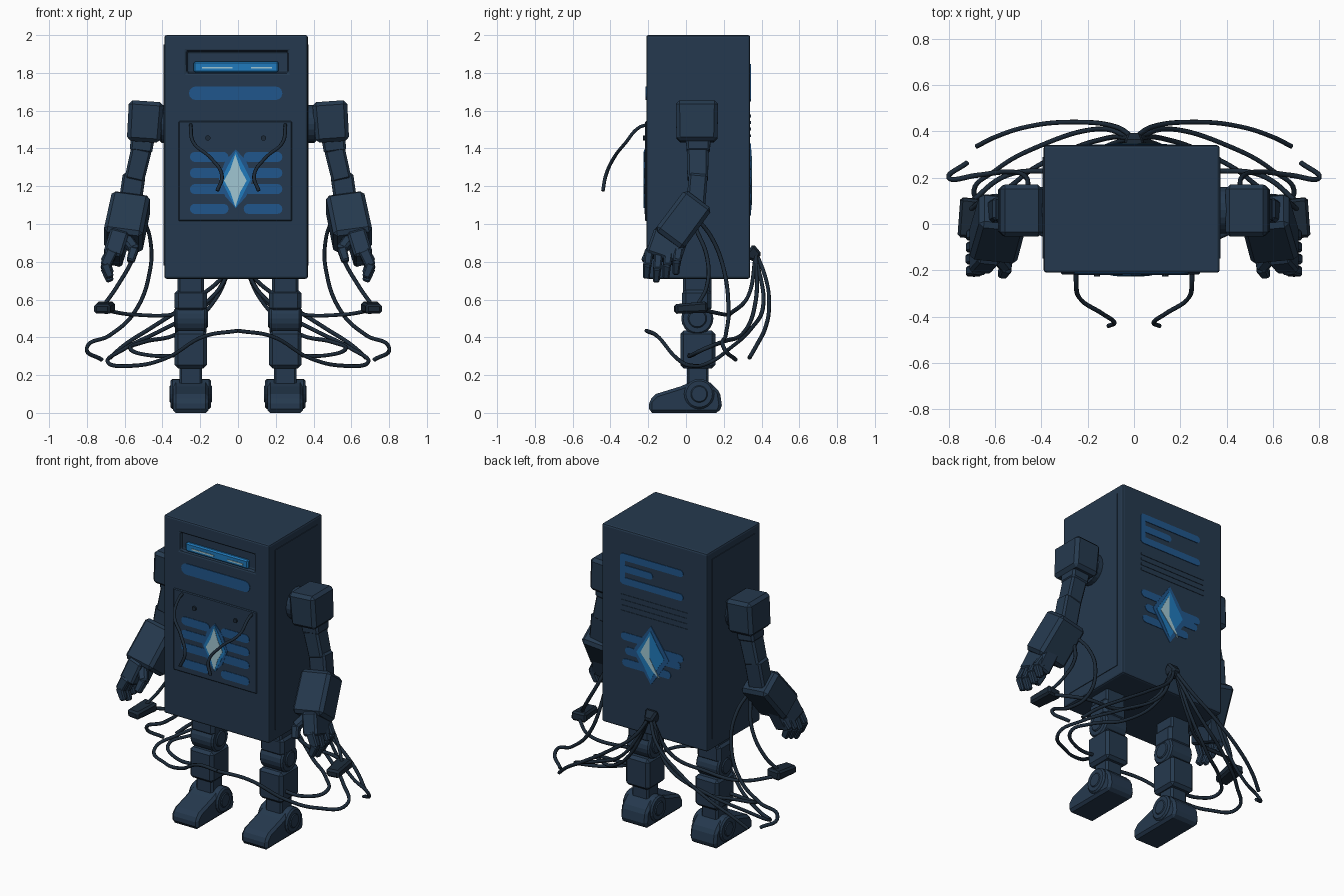
import bpy, bmesh, math
from mathutils import Vector, Matrix

if "Cube" in bpy.data.objects:
    bpy.data.objects.remove(bpy.data.objects["Cube"])


def material(name, r, g, b):
    lin = lambda c: ((c / 255 + 0.055) / 1.055) ** 2.4
    m = bpy.data.materials.new(name)
    m.diffuse_color = (lin(r), lin(g), lin(b), 1)
    m.use_nodes = True
    m.node_tree.nodes["Principled BSDF"].inputs["Base Color"].default_value = m.diffuse_color
    return m


SLATE = material("slate metal", 37, 57, 78)
DARK = material("dark metal", 28, 42, 56)
DIM = material("dim blue glow", 32, 86, 140)
BRIGHT = material("bright blue glow", 32, 122, 188)
PALE = material("pale core glow", 160, 198, 210)


def finish(bm, name, mat, bevel=0.0, matrix=None):
    bmesh.ops.recalc_face_normals(bm, faces=bm.faces)
    me = bpy.data.meshes.new(name)
    bm.to_mesh(me)
    bm.free()
    me.materials.append(mat)
    ob = bpy.data.objects.new(name, me)
    bpy.context.collection.objects.link(ob)
    if matrix:
        ob.matrix_world = matrix
    if bevel:
        mod = ob.modifiers.new("bevel", 'BEVEL')
        mod.width, mod.segments, mod.limit_method = bevel, 1, 'ANGLE'
    return ob


def box(name, lo, hi, mat=SLATE, bevel=0.012):
    lo, hi = Vector(lo), Vector(hi)
    bm = bmesh.new()
    bmesh.ops.create_cube(bm, size=1)
    for v in bm.verts:
        v.co = Vector([v.co[i] * (hi[i] - lo[i]) + (lo[i] + hi[i]) / 2 for i in range(3)])
    return finish(bm, name, mat, bevel)


def limb(name, p, q, w, d, taper=1.0, mat=SLATE, bevel=0.012):
    """Box running from p to q, w wide (x) and d deep, scaled by taper at q."""
    p, q = Vector(p), Vector(q)
    z = (q - p).normalized()
    y = z.cross(Vector((1, 0, 0))).normalized()
    x = y.cross(z)
    rot = Matrix((x, y, z)).transposed().to_4x4()
    bm = bmesh.new()
    bmesh.ops.create_cube(bm, size=1)
    for v in bm.verts:
        k = taper if v.co.z > 0 else 1
        v.co = Vector((v.co.x * w * k, v.co.y * d * k, v.co.z * (q - p).length))
    return finish(bm, name, mat, bevel, Matrix.Translation((p + q) / 2) @ rot)


def disc(name, centre, radius, length, axis='X', sides=20, mat=SLATE, bevel=0.01):
    bm = bmesh.new()
    bmesh.ops.create_cone(bm, cap_ends=True, segments=sides, radius1=radius, radius2=radius, depth=length)
    rot = Matrix.Rotation(math.pi / 2, 4, 'Y' if axis == 'X' else 'X')
    return finish(bm, name, mat, bevel, Matrix.Translation(centre) @ rot)


def prism(name, pts, to3d, a, b, mat, bevel=0.0):
    """Extrude a 2D outline between depths a and b."""
    bm = bmesh.new()
    f = bm.faces.new([bm.verts.new(to3d(u, v, a)) for u, v in pts])
    ext = bmesh.ops.extrude_face_region(bm, geom=[f])
    shift = Vector(to3d(0, 0, b)) - Vector(to3d(0, 0, a))
    for v in ext['geom']:
        if isinstance(v, bmesh.types.BMVert):
            v.co += shift
    return finish(bm, name, mat, bevel)


XZ = lambda u, v, d: (u, d, v)
YZ = lambda u, v, d: (d, u, v)


def stripe(name, x0, x1, z, h, y, out, mat=DIM):
    r = h / 2
    pts = [(x1 - r + r * math.sin(t), z + r * math.cos(t)) for t in [i * math.pi / 6 for i in range(7)]]
    pts += [(x0 + r - r * math.sin(t), z - r * math.cos(t)) for t in [i * math.pi / 6 for i in range(7)]]
    prism(name, pts, XZ, y, y + out, mat)


def star(name, x, z, w, h, y, out, mat, waist=0.3):
    pts = []
    for i in range(8):
        a = i * math.pi / 4
        k = 1 if i % 2 == 0 else waist * 1.8
        pts.append((x + w * k * math.cos(a), z + h * k * math.sin(a)))
    prism(name, pts, XZ, y, y + out, mat)


def cable(name, pts, r=0.011, mat=DARK):
    cu = bpy.data.curves.new(name, 'CURVE')
    cu.dimensions = '3D'
    cu.bevel_depth, cu.bevel_resolution, cu.resolution_u, cu.use_fill_caps = r, 1, 8, True
    sp = cu.splines.new('BEZIER')
    sp.bezier_points.add(len(pts) - 1)
    for bp, p in zip(sp.bezier_points, pts):
        bp.co = p
        bp.handle_left_type = bp.handle_right_type = 'AUTO'
    cu.materials.append(mat)
    bpy.context.collection.objects.link(bpy.data.objects.new(name, cu))


# Body cabinet with visor recess
F, B = -0.21, 0.34
body = box("body_cabinet", (-0.39, F, 0.71), (0.37, B, 2.0), bevel=0)
cutter = box("visor_cutter", (-0.27, F - 0.05, 1.80), (0.265, F + 0.025, 1.915), bevel=0)
cutter.hide_render = True
cutter.hide_viewport = True
cut = body.modifiers.new("visor", 'BOOLEAN')
cut.object, cut.operation, cut.solver = cutter, 'DIFFERENCE', 'EXACT'
bev = body.modifiers.new("bevel", 'BEVEL')
bev.width, bev.segments, bev.limit_method = 0.012, 2, 'ANGLE'

# Visor light
box("visor_light", (-0.235, F + 0.004, 1.803), (0.215, F + 0.03, 1.86), BRIGHT, 0.008)
box("visor_core", (-0.19, F + 0.001, 1.822), (-0.03, F + 0.005, 1.832), PALE, 0)
box("visor_core", (0.07, F + 0.001, 1.822), (0.18, F + 0.005, 1.832), PALE, 0)

# Front chest panel, vents and glowing core
stripe("brow_stripe", -0.26, 0.235, 1.692, 0.072, F, -0.004)
box("chest_panel", (-0.315, F - 0.007, 1.015), (0.285, F + 0.01, 1.545), SLATE, 0.005)
P = F - 0.007
for z in (1.355, 1.27, 1.185, 1.08):
    stripe("chest_vent", -0.255, -0.05, z, 0.054, P, -0.003)
    stripe("chest_vent", 0.03, 0.235, z, 0.054, P, -0.003)
star("chest_halo", -0.012, 1.24, 0.09, 0.155, P, -0.005, DIM, 0.48)
star("chest_glow", -0.012, 1.235, 0.078, 0.15, P, -0.007, BRIGHT, 0.4)
star("chest_core", -0.014, 1.23, 0.06, 0.14, P, -0.009, PALE, 0.34)
for x in (-0.16, 0.135):
    disc("chest_bolt", (x, P, 1.455), 0.014, 0.02, 'Y', 10, DARK, 0)

# Back lights
stripe("back_stripe", -0.22, 0.235, 1.825, 0.045, B, 0.004)
stripe("back_stripe", 0.0, 0.235, 1.75, 0.045, B, 0.004)
stripe("back_stripe", -0.22, 0.235, 1.67, 0.045, B, 0.004)
box("back_stripe_link", (0.20, B - 0.01, 1.66), (0.235, B + 0.004, 1.83), DIM, 0)
for x0, x1, z in ((0.0, 0.23, 1.31), (-0.2, 0.2, 1.22), (-0.13, 0.22, 1.14), (-0.22, 0.0, 1.27)):
    stripe("back_vent", x0, x1, z, 0.05, B, 0.003)
star("back_halo", 0.012, 1.235, 0.13, 0.19, B, 0.005, DIM, 0.4)
star("back_glow", 0.015, 1.235, 0.10, 0.16, B, 0.007, BRIGHT, 0.38)
prism("back_core", [(0.02, 1.36), (0.085, 1.24), (0.0, 1.14), (-0.05, 1.10), (0.02, 1.22)],
      XZ, B, B + 0.009, PALE)
for i in range(4):
    box("back_louvre", (-0.25, B - 0.01, 1.46 + i * 0.035), (0.23, B + 0.003, 1.475 + i * 0.035), SLATE, 0)
for x in (-0.39, 0.37):
    box("side_panel", (x - 0.004, -0.15, 0.78), (x + 0.004, 0.29, 1.95), SLATE, 0)

# Rear cable hub
limb("cable_hub", (0, 0.33, 0.86), (0, 0.385, 0.82), 0.09, 0.09, 0.6, DARK)

for s, side in ((-1, "left"), (1, "right")):
    V = lambda x, y, z: (s * x, y, z)
    # Shoulder and upper arm
    disc(side + "_shoulder_joint", V(0.385, 0.06, 1.53), 0.10, 0.06)
    limb(side + "_shoulder_block", V(0.485, 0.058, 1.65), V(0.50, 0.058, 1.435), 0.185, 0.225, 0.96, bevel=0.02)
    limb(side + "_arm_collar", V(0.505, 0.065, 1.45), V(0.515, 0.065, 1.38), 0.125, 0.13, 0.95)
    limb(side + "_upper_arm", V(0.51, 0.062, 1.40), V(0.55, 0.062, 1.23), 0.11, 0.115, 0.95)
    limb(side + "_elbow", V(0.55, 0.065, 1.26), V(0.575, 0.05, 1.08), 0.12, 0.10)
    # Forearm, palm, fingers and thumb
    limb(side + "_forearm", V(0.565, 0.06, 1.12), V(0.61, -0.10, 0.905), 0.205, 0.18, 1.02, bevel=0.02)
    limb(side + "_palm", V(0.625, -0.08, 0.94), V(0.665, -0.125, 0.81), 0.10, 0.19)
    for i in range(4):
        y = -0.205 + 0.052 * i
        z = 0.02 * (1 - abs(i - 1))
        limb(side + "_finger", V(0.665, y + 0.01, 0.86), V(0.705, y, 0.775 - z), 0.06, 0.047, 0.9, bevel=0.008)
        limb(side + "_fingertip", V(0.705, y, 0.79 - z), V(0.675, y - 0.005, 0.715 - z), 0.05, 0.044, 0.8, bevel=0.008)
    limb(side + "_thumb", V(0.60, -0.12, 0.93), V(0.545, -0.19, 0.86), 0.06, 0.06, 0.9)
    limb(side + "_thumb_tip", V(0.55, -0.185, 0.87), V(0.57, -0.22, 0.80), 0.05, 0.05, 0.8, bevel=0.008)
    # Leg
    c = 0.25
    box(side + "_hip", V(c - s * 0.07, -0.015, 0.62), V(c + s * 0.07, 0.135, 0.74))
    box(side + "_thigh", V(c - s * 0.085, -0.02, 0.535), V(c + s * 0.085, 0.135, 0.655), bevel=0.02)
    disc(side + "_knee", V(c, 0.06, 0.50), 0.085, 0.165)
    disc(side + "_knee_cap", V(c, 0.06, 0.50), 0.05, 0.18, bevel=0.006)
    box(side + "_shin", V(c - s * 0.085, -0.03, 0.235), V(c + s * 0.085, 0.155, 0.435), bevel=0.018)
    box(side + "_ankle", V(c - s * 0.06, 0.005, 0.12), V(c + s * 0.06, 0.12, 0.25))
    # Foot
    prof = [(-0.195, 0.005), (-0.195, 0.065), (-0.16, 0.10), (-0.03, 0.14), (0.04, 0.17),
            (0.12, 0.17), (0.18, 0.11), (0.19, 0.04), (0.175, 0.0), (-0.18, 0.0)]
    prism(side + "_foot", prof, YZ, s * (c - 0.095), s * (c + 0.095), SLATE, 0.02)
    disc(side + "_ankle_disc", V(c, 0.07, 0.10), 0.08, 0.215)
    disc(side + "_ankle_bolt", V(c, 0.07, 0.10), 0.045, 0.225, bevel=0.005)
    # Front hanging cable
    cable(side + "_chest_cable", [V(0.25, F, 1.525), V(0.25, -0.25, 1.51), V(0.235, -0.32, 1.43),
          V(0.14, -0.385, 1.345), V(0.085, -0.425, 1.255), V(0.11, -0.44, 1.175)], 0.01)
    # Rear cables
    cable(side + "_outer_cable", [V(0.0, 0.37, 0.85), V(0.08, 0.42, 0.72), V(0.26, 0.44, 0.58),
          V(0.46, 0.42, 0.45), V(0.60, 0.375, 0.36), V(0.68, 0.335, 0.29)])
    cable(side + "_loop_cable", [V(0.02, 0.37, 0.84), V(0.12, 0.37, 0.60), V(0.32, 0.30, 0.42),
          V(0.50, 0.19, 0.375), V(0.57, 0.10, 0.34), V(0.47, 0.03, 0.305), V(0.25, 0.02, 0.31)])
    cable(side + "_wide_cable", [V(0.01, 0.37, 0.83), V(0.16, 0.41, 0.58), V(0.40, 0.34, 0.44),
          V(0.60, 0.23, 0.34), V(0.69, 0.13, 0.27), V(0.55, 0.03, 0.25), V(0.38, -0.05, 0.29),
          V(0.18, -0.15, 0.405), V(0.0, -0.21, 0.435)])
    cable(side + "_arm_cable", [V(0.50, 0.06, 1.03), V(0.465, 0.14, 0.92), V(0.465, 0.20, 0.76),
          V(0.55, 0.225, 0.53), V(0.68, 0.21, 0.41), V(0.80, 0.20, 0.345), V(0.72, 0.265, 0.28)])
    cable(side + "_plug_cable", [V(0.50, 0.05, 0.98), V(0.55, 0.11, 0.83), V(0.64, 0.11, 0.67), V(0.71, 0.06, 0.57)])
    cable(side + "_hip_cable", [V(0.01, 0.37, 0.84), V(0.13, 0.33, 0.62), V(0.30, 0.24, 0.53),
          V(0.55, 0.21, 0.52), V(0.71, 0.09, 0.545)])
    # Cable plug
    limb(side + "_cable_plug", V(0.70, 0.11, 0.56), V(0.72, -0.06, 0.55), 0.10, 0.06, 0.85, DARK)
